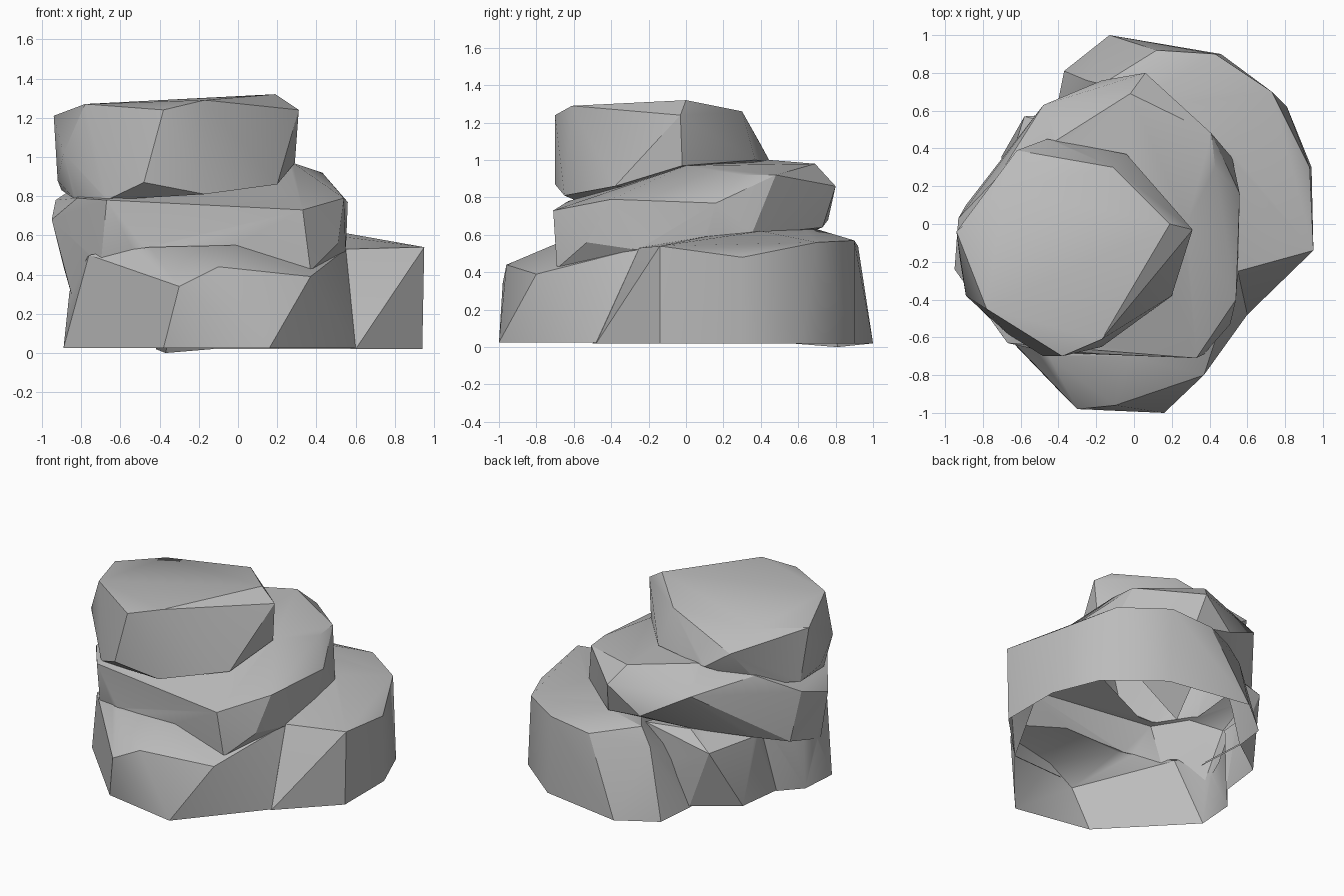
import bpy
import bmesh
from math import radians

starter = bpy.data.objects.get("Cube")
if starter:
    bpy.data.objects.remove(starter, do_unlink=True)

# Plain stone colour
stone = bpy.data.materials.new("grey_stone")
stone.use_nodes = True
colour = (0.5, 0.5, 0.5, 1)
stone.diffuse_color = colour
shader = next(n for n in stone.node_tree.nodes if n.type == "BSDF_PRINCIPLED")
shader.inputs["Base Color"].default_value = colour
shader.inputs["Roughness"].default_value = 0.9


def ring(height, outline):
    """Lift a flat outline to one height."""
    return [(x, y, height) for x, y in outline]


def boulder(name, corners):
    """Wrap a tight faceted skin around the corners of one stone."""
    bm = bmesh.new()
    for corner in corners:
        bm.verts.new(corner)
    skin = bmesh.ops.convex_hull(bm, input=bm.verts)
    loose = {g for g in skin["geom_interior"] + skin["geom_unused"]
             if isinstance(g, bmesh.types.BMVert)}
    bmesh.ops.delete(bm, geom=list(loose), context="VERTS")
    bmesh.ops.recalc_face_normals(bm, faces=bm.faces)
    mesh = bpy.data.meshes.new(name)
    bm.to_mesh(mesh)
    bm.free()
    mesh.materials.append(stone)
    stone_object = bpy.data.objects.new(name, mesh)
    bpy.context.collection.objects.link(stone_object)
    return stone_object


# Low ledge at the back and left
back_ledge = boulder("back_ledge", ring(.02, [
    (.6, -.48), (.94, -.14), (.94, .3), (.81, .62), (.46, .9),
    (-.13, 1), (-.42, .56), (-.4, .2), (.2, -.5)]) + [
    (-.37, .81, 0), (.95, -.14, .54), (.93, .3, .48), (.73, .7, .56),
    (.43, .9, .57), (.12, .92, .54), (-.25, .76, .48), (-.17, .74, .6),
    (.55, -.25, .53), (.56, .1, .59), (.5, .4, .62), (.1, .7, .63)])

# Broad front of the base
front_base = boulder("front_base", ring(.025, [
    (.6, -.48), (.16, -1), (-.38, -.9), (-.89, -.37), (-.87, -.1),
    (-.74, .04), (-.3, .3), (.3, .2)]) + [
    (.37, -.8, .39), (-.1, -.96, .44), (-.3, -.98, .34),
    (-.76, -.5, .5), (-.86, -.25, .31), (-.82, -.15, .43), (-.72, .08, .45),
    (-.45, -.7, .54), (-.02, -.7, .55), (.55, -.25, .53), (.3, .2, .56)])

# Flared block on the back left of the base
side_block = boulder("side_block", ring(.03, [
    (-.74, .04), (-.7, .36), (-.42, .56), (-.1, .6), (-.2, 0)]) + [
    (-.58, .57, .45), (-.7, .2, .47), (-.65, .05, .47), (-.4, .52, .56),
    (-.1, .6, .56), (-.2, 0, .5)])

# Overhanging middle slab: underside, then rim and crown
middle_slab = boulder("middle_slab", [
    (.37, -.69, .42), (.51, -.53, .56), (.55, -.26, .52), (.55, .1, .58),
    (.52, .35, .6), (.1, .73, .64), (-.17, .76, .68), (-.42, .49, .55),
    (-.72, .25, .48), (-.89, .1, .44), (-.85, -.3, .3), (-.7, -.55, .45),
    (-.45, -.68, .5)] + [
    (.33, -.71, .73), (.54, -.4, .79), (.56, .16, .77), (.41, .48, .92),
    (.43, .3, .92), (.06, .8, .86), (-.02, .69, .98), (-.48, .63, .85),
    (-.4, .45, 1), (.28, 0, .97), (-.72, .25, .92), (-.93, .03, .78),
    (-.95, -.24, .68), (-.82, -.42, .79), (-.67, -.63, .78)])

# Leaning cap: underside, then rim and crown
cap = boulder("cap", [
    (-.48, -.7, .87), (-.17, -.65, .81), (.2, -.38, .86), (.29, -.02, .97),
    (-.04, .37, 1), (-.46, .45, .99), (-.62, .39, 1.1), (-.67, -.58, .78),
    (-.84, -.35, .79), (-.92, -.2, .88), (-.89, -.38, 1.02),
    (-.73, .21, .85), (-.9, 0, .83)] + [
    (-.38, -.7, 1.24), (-.17, -.61, 1.29), (.19, 0, 1.32), (.31, -.03, 1.24),
    (-.11, .3, 1.26), (-.69, .18, 1.22), (-.94, -.04, 1.21),
    (-.78, -.45, 1.27)])

# Fuse the stones into one shell
others = [front_base, side_block, middle_slab, cap]
for other in others:
    fuse = back_ledge.modifiers.new("fuse", "BOOLEAN")
    fuse.operation = "UNION"
    fuse.solver = "EXACT"
    fuse.object = other
    other.hide_render = True
depsgraph = bpy.context.evaluated_depsgraph_get()
shell = bpy.data.meshes.new_from_object(back_ledge.evaluated_get(depsgraph))
back_ledge.modifiers.clear()
back_ledge.data = shell
for other in others:
    bpy.data.objects.remove(other, do_unlink=True)
rock = back_ledge
rock.name = "stacked_rock"

# Leave the shell open underneath
bm = bmesh.new()
bm.from_mesh(shell)
underside = [f for f in bm.faces if max(v.co.z for v in f.verts) < .04]
bmesh.ops.delete(bm, geom=underside, context="FACES")
bm.to_mesh(shell)
bm.free()

# Soften shallow facets, keep the chiselled edges
bpy.ops.object.select_all(action="DESELECT")
rock.select_set(True)
bpy.context.view_layer.objects.active = rock
bpy.ops.object.shade_smooth_by_angle(angle=radians(28))
